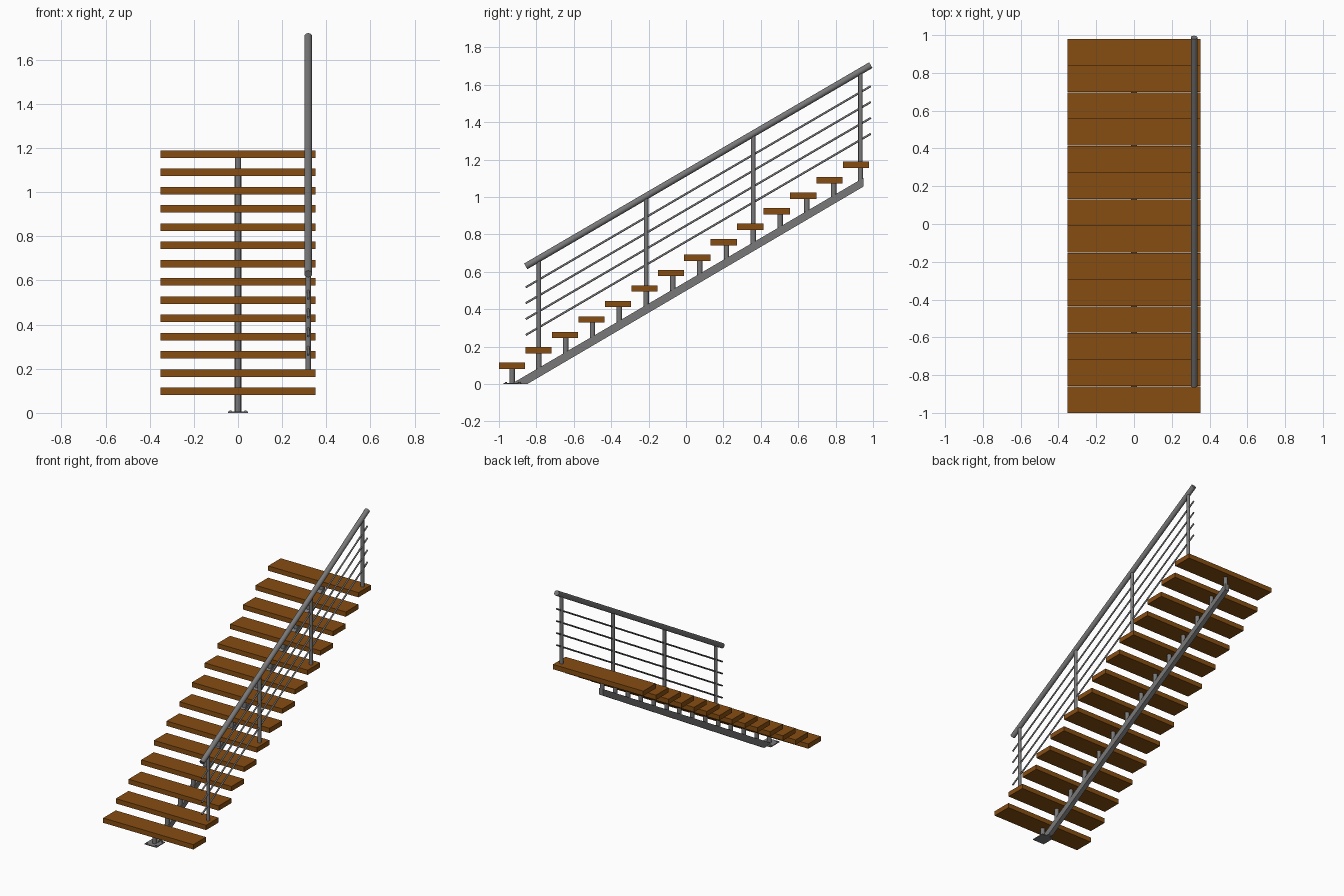
import bpy, bmesh, math
from mathutils import Vector

if "Cube" in bpy.data.objects:
    bpy.data.objects.remove(bpy.data.objects["Cube"])


def material(name, rgb):
    m = bpy.data.materials.new(name)
    m.diffuse_color = (*rgb, 1)
    m.use_nodes = True
    m.node_tree.nodes["Principled BSDF"].inputs["Base Color"].default_value = m.diffuse_color
    return m


WOOD = material("brown wood", (0.24, 0.075, 0.006))
STEEL = material("grey steel", (0.19, 0.19, 0.195))


def finish(name, bm, mat):
    bmesh.ops.recalc_face_normals(bm, faces=bm.faces)
    me = bpy.data.meshes.new(name)
    bm.to_mesh(me)
    bm.free()
    me.materials.append(mat)
    ob = bpy.data.objects.new(name, me)
    bpy.context.collection.objects.link(ob)
    return ob


def prism(name, profile, half_width, mat):
    """Extrude a (y, z) profile symmetrically along x."""
    bm = bmesh.new()
    face = bm.faces.new([bm.verts.new((-half_width, y, z)) for y, z in profile])
    ext = bmesh.ops.extrude_face_region(bm, geom=[face])["geom"]
    bmesh.ops.translate(bm, vec=(2 * half_width, 0, 0),
                        verts=[v for v in ext if isinstance(v, bmesh.types.BMVert)])
    return finish(name, bm, mat)


def box(name, y0, y1, z0, z1, half_width, mat):
    return prism(name, [(y0, z0), (y1, z0), (y1, z1), (y0, z1)], half_width, mat)


def rod(name, a, b, radius, mat, sides=24):
    a, b = Vector(a), Vector(b)
    bm = bmesh.new()
    bmesh.ops.create_cone(bm, cap_ends=True, segments=sides, radius1=radius,
                          radius2=radius, depth=(b - a).length)
    ob = finish(name, bm, mat)
    ob.location = (a + b) / 2
    ob.rotation_mode = 'QUATERNION'
    ob.rotation_quaternion = (b - a).to_track_quat('Z', 'Y')
    for p in ob.data.polygons:
        p.use_smooth = len(p.vertices) == 4
    return ob


STEPS = 14
SLOPE = 0.583


def tread_base(i):
    return 0.08 + 0.0827 * i


def support_y(i):
    return -0.93 + 0.1433 * i


def beam_top(y):
    return (y + 0.935) * SLOPE


# Treads and the short supports under them
for i in range(STEPS):
    y = -0.93 + 0.1415 * i
    z = tread_base(i)
    box(f"tread_{i + 1}", y - 0.07, y + 0.07, z, z + 0.034, 0.352, WOOD)
    sy = support_y(i)
    rod(f"tread_support_{i + 1}", (0, sy, max(0.004, beam_top(sy) - 0.02)),
        (0, sy, z + 0.005), 0.0145, STEEL)

# Central sloping beam, cut flat at the floor and upright at the top
prism("central_beam", [(-0.935, 0), (-0.848, 0), (0.948, 1.796 * SLOPE + 0.008),
                       (0.948, beam_top(0.948) + 0.004)], 0.016, STEEL)

# Floor plate with bolts
box("floor_plate", -0.975, -0.88, 0, 0.006, 0.046, STEEL)
for sx in (-1, 1):
    for y in (-0.963, -0.892):
        rod("plate_bolt", (sx * 0.034, y, 0.004), (sx * 0.034, y, 0.011), 0.006, STEEL, 6)

# Railing on the right: posts, handrail and four thin bars
RX, Y0, Y1 = 0.318, -0.857, 0.988


def rail_z(y):
    return 0.629 + (y - Y0) * SLOPE


for n, i in enumerate((1, 5, 9, 13)):
    y = support_y(i)
    rod(f"railing_post_{n + 1}", (RX, y, tread_base(i) + 0.01), (RX, y, rail_z(y)), 0.012, STEEL)

rod("handrail", (RX, Y0, rail_z(Y0)), (RX, Y1, rail_z(Y1)), 0.0175, STEEL, 32)
for k in range(4):
    drop = 0.112 + 0.085 * k
    rod(f"railing_bar_{k + 1}", (RX, Y0, rail_z(Y0) - drop),
        (RX, Y1, rail_z(Y1) - drop), 0.0055, STEEL, 12)
